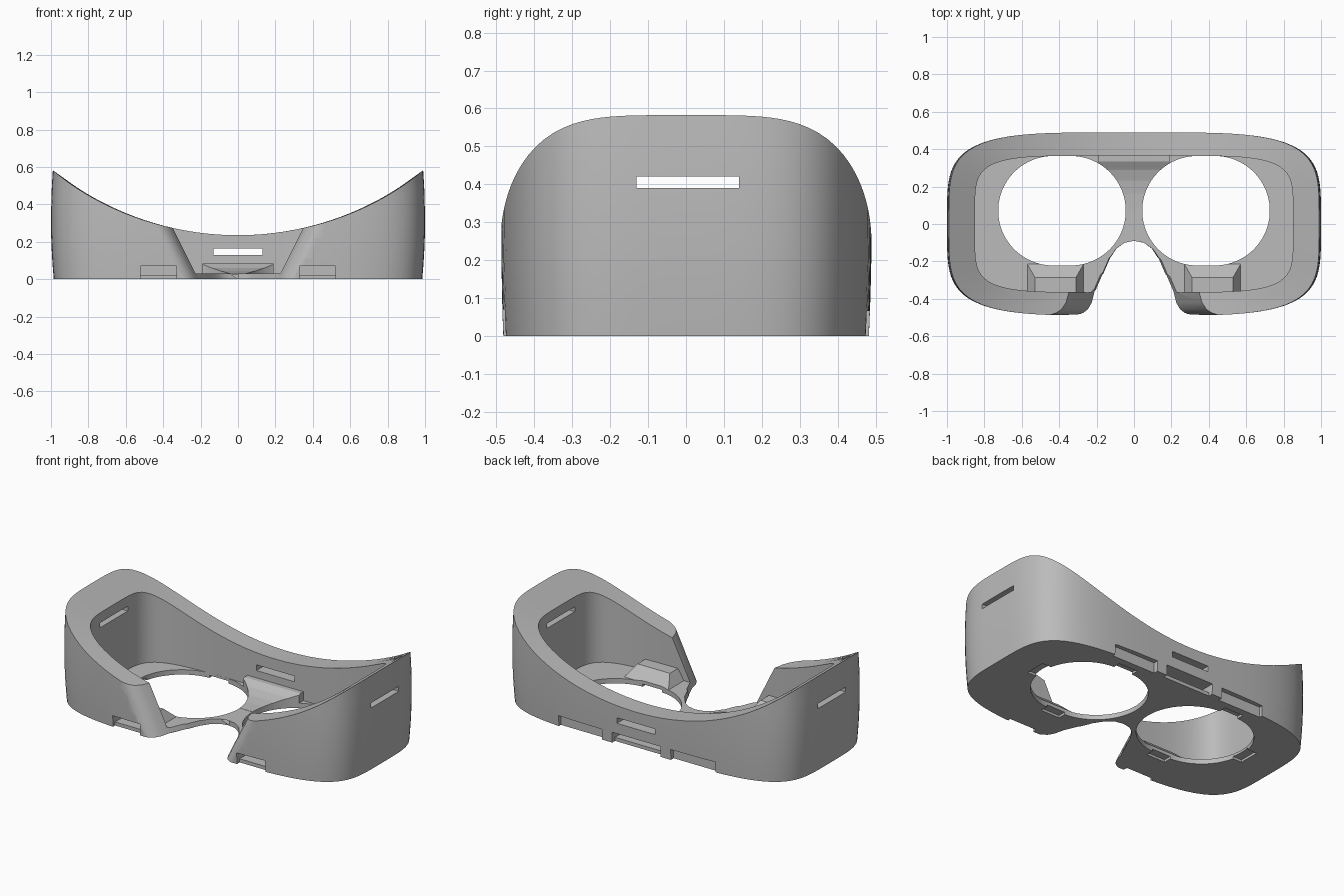
import bpy, bmesh, math

if "Cube" in bpy.data.objects:
    bpy.data.objects.remove(bpy.data.objects["Cube"], do_unlink=True)

GREY = 0.5
mat = bpy.data.materials.new("mid grey")
mat.use_nodes = True
mat.diffuse_color = (GREY, GREY, GREY, 1)
mat.node_tree.nodes["Principled BSDF"].inputs["Base Color"].default_value = (GREY, GREY, GREY, 1)

FLOOR = 0.03
ARC = 1.585


def loft(name, rings):
    """Closed solid skinned through matching rings of points."""
    bm = bmesh.new()
    loops = [[bm.verts.new(p) for p in ring] for ring in rings]
    n = len(loops[0])
    for a, b in zip(loops, loops[1:]):
        for i in range(n):
            j = (i + 1) % n
            bm.faces.new((a[i], a[j], b[j], b[i]))
    bm.faces.new(loops[0][::-1])
    bm.faces.new(loops[-1])
    bmesh.ops.recalc_face_normals(bm, faces=bm.faces)
    me = bpy.data.meshes.new(name)
    bm.to_mesh(me)
    bm.free()
    me.materials.append(mat)
    ob = bpy.data.objects.new(name, me)
    bpy.context.collection.objects.link(ob)
    return ob


def rect(x0, x1, y0, y1, z):
    return [(x0, y0, z), (x1, y0, z), (x1, y1, z), (x0, y1, z)]


def box(name, x0, x1, y0, y1, z0, z1):
    x0, x1 = sorted((x0, x1))
    return loft(name, [rect(x0, x1, y0, y1, z0), rect(x0, x1, y0, y1, z1)])


def outline(a, b, power, count=144):
    """Rounded-rectangle outline as a superellipse."""
    pts = []
    for i in range(count):
        t = math.tau * i / count
        c, s = math.cos(t), math.sin(t)
        r = (abs(c) ** power + abs(s) ** power) ** (-1 / power)
        pts.append((a * r * c, b * r * s))
    return pts


def rim_height(x):
    return 0.235 + ARC - math.sqrt(ARC ** 2 - x * x)


def bulge(z):
    return 1 - 0.015 * ((z - 0.32) / 0.32) ** 2


def combine(body, tool, operation):
    mod = body.modifiers.new(tool.name, 'BOOLEAN')
    mod.operation = operation
    mod.solver = 'EXACT'
    mod.object = tool
    tool.hide_render = True
    bpy.context.view_layer.objects.active = body
    bpy.ops.object.modifier_apply(modifier=mod.name)
    bpy.data.objects.remove(tool, do_unlink=True)


# Curved shell: bulging outer wall, swept rim, straight cavity wall, thin floor
outer = outline(1.0, 0.49, 4.3)
inner = outline(0.85, 0.365, 5.5)
rings = []
for k in range(9):
    ring = []
    for x, y in outer:
        z = rim_height(x * 0.99) * k / 8
        ring.append((x * bulge(z), y * bulge(z), z))
    rings.append(ring)
rings.append([(x, y, rim_height(x)) for x, y in inner])
rings.append([(x, y, FLOOR) for x, y in inner])
shell = loft("face_shell", rings)

# Clip housings on the floor beside the nose
for s in (1, -1):
    x0, x1 = sorted((s * 0.27, s * 0.57))
    housing = loft("clip_housing", [rect(x0, x1, -0.4, -0.215, 0.01),
                                    rect(x0, x1, -0.4, -0.215, FLOOR),
                                    rect(x0 + 0.04, x1 - 0.04, -0.4, -0.285, 0.095)])
    combine(shell, housing, 'UNION')

# Concave bridge ramp rising to the back wall between the eyes
ramp = [(0.4, 0.01), (0.06, 0.01), (0.08, 0.031), (0.16, 0.034), (0.23, 0.043),
        (0.29, 0.06), (0.335, 0.085), (0.4, 0.085)]
bridge = loft("bridge_ramp", [[(x, y, z) for y, z in ramp] for x in (-0.19, 0.19)])
combine(shell, bridge, 'UNION')

# Eye openings
for s in (1, -1):
    eye = []
    for i in range(72):
        t = math.tau * (i + 0.5) / 72
        c = math.cos(t)
        eye.append((s * 0.385 + 0.046 * (1 if c > 0 else -1) + 0.295 * c,
                    0.071 + 0.293 * math.sin(t)))
    cutter = loft("eye_cutter", [[(x, y, z) for x, y in eye] for z in (-0.05, 0.2)])
    combine(shell, cutter, 'DIFFERENCE')

# Nose opening that widens upward
half = [(0.05, -0.1), (0.09, -0.13), (0.12, -0.18), (0.155, -0.27), (0.19, -0.36),
        (0.205, -0.42), (0.225, -0.455), (0.25, -0.475), (0.29, -0.49), (0.31, -0.6)]
nose = [(-x, y) for x, y in half[::-1]] + [(0, -0.09)] + half


def spread(x, y, z):
    flare = 0.55 * z * min(1, (-0.09 - y) / 0.27)
    return (x + math.copysign(flare, x) if x else 0, y, z)


cutter = loft("nose_cutter", [[spread(x, y, z) for x, y in nose] for z in (-0.02, 0.4)])
combine(shell, cutter, 'DIFFERENCE')

# Strap slots in the sides and back
cuts = [(-0.13, 0.13, 0.3, 0.6, 0.13, 0.165)]
for s in (1, -1):
    cuts.append((s * 0.7, s * 1.1, -0.13, 0.14, 0.39, 0.42))
    # Front clip notch and the pocket behind it
    cuts.append((s * 0.33, s * 0.52, -0.6, -0.455, -0.05, 0.07))
    cuts.append((s * 0.33, s * 0.52, -0.6, -0.33, 0.022, 0.07))
    # Back notch
    cuts.append((s * 0.235, s * 0.535, 0.455, 0.6, -0.05, 0.065))
    # Shallow lens tab recesses under the floor
    cuts.append((s * 0.32, s * 0.45, 0.33, 0.41, -0.05, 0.015))
    cuts.append((s * 0.32, s * 0.45, -0.27, -0.2, -0.05, 0.015))
    cuts.append((s * 0.7, s * 0.78, 0.005, 0.135, -0.05, 0.015))
# Centre back notch and pocket
cuts.append((-0.165, 0.165, 0.455, 0.6, -0.05, 0.065))
cuts.append((-0.165, 0.165, 0.375, 0.6, 0.022, 0.065))
for c in cuts:
    combine(shell, box("slot_cutter", *c), 'DIFFERENCE')

# Smooth walls with crisp edges
bpy.ops.object.select_all(action='DESELECT')
shell.select_set(True)
bpy.context.view_layer.objects.active = shell
bpy.ops.object.shade_smooth_by_angle(angle=math.radians(28))
